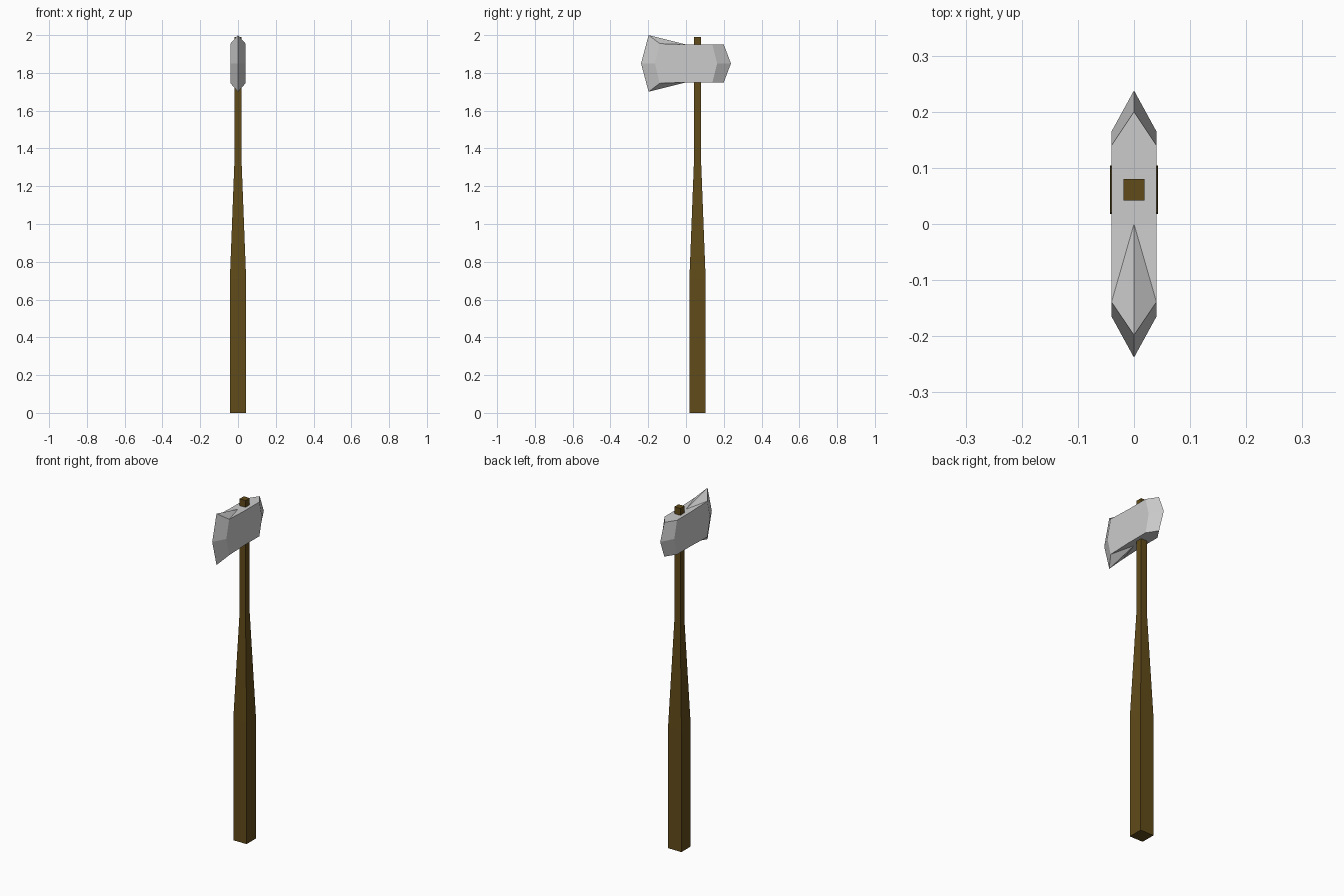
import bpy, bmesh

if "Cube" in bpy.data.objects:
    bpy.data.objects.remove(bpy.data.objects["Cube"])


def finish(name, bm, location):
    mesh = bpy.data.meshes.new(name)
    bm.to_mesh(mesh)
    bm.free()
    obj = bpy.data.objects.new(name, mesh)
    obj.location = location
    bpy.context.collection.objects.link(obj)
    return obj


# Handle: square shaft lofted through (height, half width) stations
bm = bmesh.new()
rings = []
for z, r in [(0, 0.043), (0.71, 0.043), (1.33, 0.019), (1.99, 0.019)]:
    corners = [(-r, -r, z), (r, -r, z), (r, r, z), (-r, r, z)]
    rings.append([bm.verts.new(c) for c in corners])
for a, b in zip(rings, rings[1:]):
    for i in range(4):
        j = (i + 1) % 4
        bm.faces.new((a[i], a[j], b[j], b[i]))
bm.faces.new(rings[0][::-1])
bm.faces.new(rings[-1])
handle = finish("handle", bm, (0, 0.061, 0))
wood = bpy.data.materials.new("dark_wood")
wood.diffuse_color = (0.12, 0.07, 0.01, 1)
wood.use_nodes = True
wood.node_tree.nodes["Principled BSDF"].inputs["Base Color"].default_value = wood.diffuse_color
handle.data.materials.append(wood)

# Head: one upper quarter, from flared blade (-y) to blunt poll (+y)
bm = bmesh.new()
mid = [bm.verts.new((x, y, 0)) for x, y in
       [(0, -0.238), (0.04, -0.165), (0.04, 0), (0.04, 0.165), (0, 0.238)]]
top = [bm.verts.new(c) for c in
       [(0, -0.198, 0.15), (0.04, -0.139, 0.105), (0.04, 0, 0.1),
        (0.04, 0.14, 0.1), (0, 0.2, 0.1)]]
centre = bm.verts.new((0, 0, 0.1))
for i in range(4):
    bm.faces.new((mid[i], mid[i + 1], top[i + 1], top[i]))
bm.faces.new((centre, top[0], top[1]))
bm.faces.new((centre, top[1], top[2]))
bm.faces.new((centre, top[2], top[3], top[4]))
head = finish("axe_head", bm, (0, 0, 1.85))

# Mirror the quarter left/right and up/down
mirror = head.modifiers.new("mirror", 'MIRROR')
mirror.use_axis = (True, False, True)
